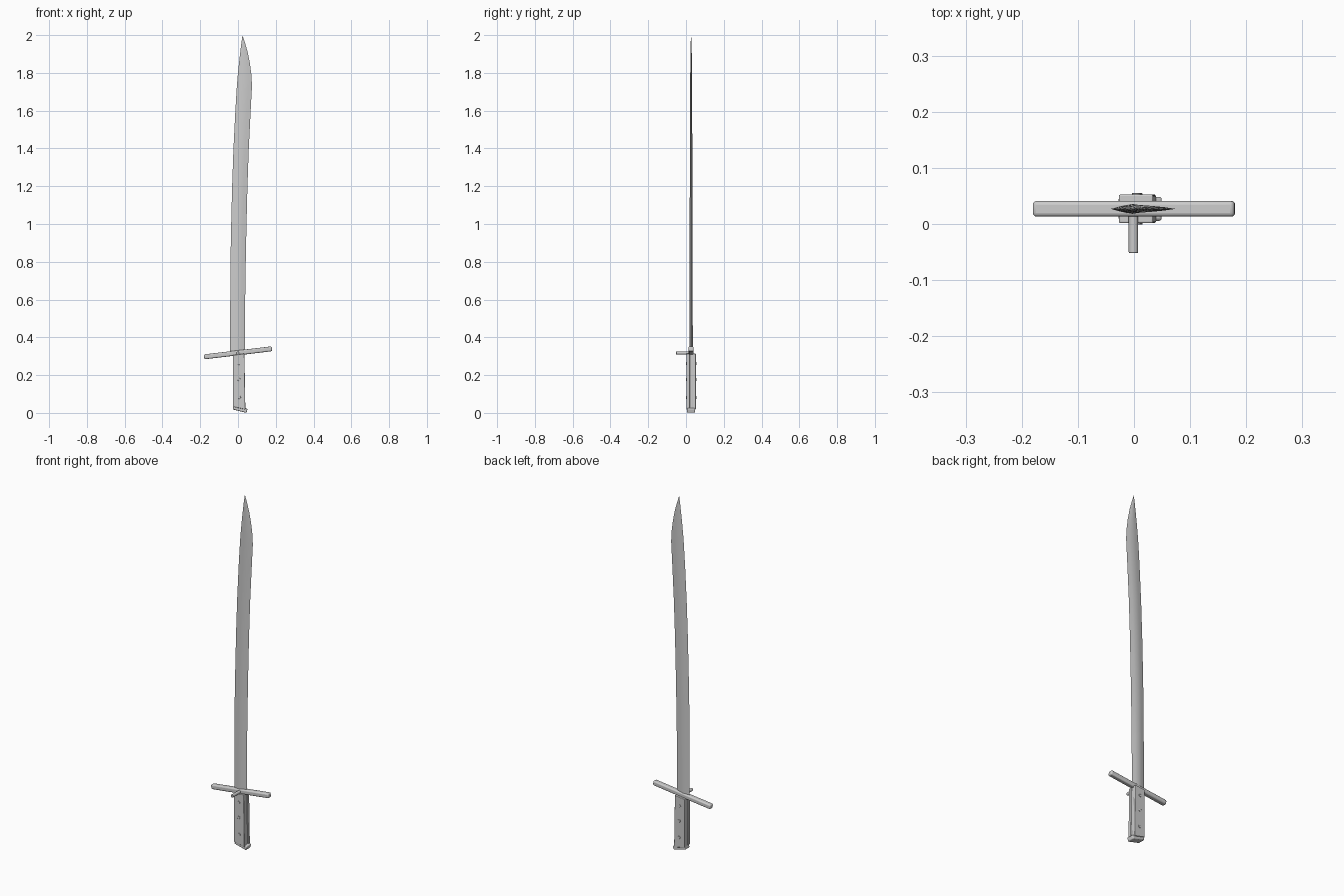
import bpy, bmesh, math

if "Cube" in bpy.data.objects:
    bpy.data.objects.remove(bpy.data.objects["Cube"])

YC = 0.027  # centre plane of blade, guard and grip


def finish(name, bm, bevel=0.0, segments=3, angle=30):
    bmesh.ops.recalc_face_normals(bm, faces=bm.faces)
    me = bpy.data.meshes.new(name)
    bm.to_mesh(me)
    bm.free()
    ob = bpy.data.objects.new(name, me)
    bpy.context.collection.objects.link(ob)
    if bevel:
        mod = ob.modifiers.new("Bevel", 'BEVEL')
        mod.width, mod.segments = bevel, segments
        mod.limit_method = 'ANGLE'
    bpy.ops.object.select_all(action='DESELECT')
    ob.select_set(True)
    bpy.context.view_layer.objects.active = ob
    bpy.ops.object.shade_smooth_by_angle(angle=math.radians(angle))
    return ob


def box(name, size, loc, tilt=0.0, bevel=0.004):
    bm = bmesh.new()
    bmesh.ops.create_cube(bm, size=1)
    bmesh.ops.scale(bm, vec=size, verts=bm.verts)
    ob = finish(name, bm, bevel)
    ob.location = loc
    ob.rotation_euler.y = -math.radians(tilt)
    return ob


def slab(name, outline, y0, y1, bevel=0.003):
    """Outline in x, z pulled through from y0 to y1."""
    bm = bmesh.new()
    face = bm.faces.new([bm.verts.new((x, y0, z)) for x, z in outline])
    ext = bmesh.ops.extrude_face_region(bm, geom=[face])
    moved = [v for v in ext['geom'] if isinstance(v, bmesh.types.BMVert)]
    bmesh.ops.translate(bm, vec=(0, y1 - y0, 0), verts=moved)
    return finish(name, bm, bevel)


def rod(name, radius, x, z, y0, y1, bevel=0.002):
    bm = bmesh.new()
    bmesh.ops.create_cone(bm, cap_ends=True, segments=24, radius1=radius,
                          radius2=radius, depth=y1 - y0)
    ob = finish(name, bm, bevel, 2)
    ob.rotation_euler.x = math.pi / 2
    ob.location = (x, (y0 + y1) / 2, z)
    return ob


# Blade: lens section lofted along the curve (z, left x, right x, half thickness)
stations = [(0.31, -0.042, 0.036, 0.0090), (0.60, -0.041, 0.038, 0.0085),
            (0.80, -0.040, 0.041, 0.0080), (1.00, -0.036, 0.045, 0.0075),
            (1.20, -0.031, 0.050, 0.0070), (1.40, -0.024, 0.057, 0.0064),
            (1.60, -0.014, 0.067, 0.0056), (1.73, -0.006, 0.074, 0.0050),
            (1.79, -0.001, 0.071, 0.0046), (1.85, 0.005, 0.063, 0.0041),
            (1.91, 0.012, 0.051, 0.0034), (1.96, 0.018, 0.037, 0.0024)]
lens = [(0, 0), (0.25, 0.6), (0.5, 1), (0.75, 0.6),
        (1, 0), (0.75, -0.6), (0.5, -1), (0.25, -0.6)]
bm = bmesh.new()
rings = [[bm.verts.new((a + (b - a) * u, YC + t * w, z)) for u, w in lens]
         for z, a, b, t in stations]
for lo, hi in zip(rings, rings[1:]):
    for i in range(8):
        j = (i + 1) % 8
        bm.faces.new((lo[i], lo[j], hi[j], hi[i]))
tip = bm.verts.new((0.024, YC, 2.0))
for i in range(8):
    bm.faces.new((rings[-1][i], rings[-1][(i + 1) % 8], tip))
bm.faces.new(rings[0])
finish("blade", bm)

# Tilted crossguard and the side nail
box("crossguard", (0.362, 0.028, 0.026), (0, YC, 0.318), tilt=6.8, bevel=0.007)
rod("guard_nail", 0.0085, -0.001, 0.317, -0.052, YC)

# Tang between two grip scales
slab("tang", [(-0.024, 0.03), (0.036, 0.02), (0.031, 0.32), (-0.024, 0.31)],
     YC - 0.007, YC + 0.007, bevel=0)
grip = [(-0.027, 0.033), (0.039, 0.018), (0.034, 0.314), (-0.027, 0.306)]
slab("grip_scale_front", grip, YC - 0.0255, YC - 0.007)
slab("grip_scale_back", grip, YC + 0.007, YC + 0.0255)

# Rivets through the grip
for n, (x, z) in enumerate([(0.004, 0.262), (0.005, 0.177), (0.007, 0.082)]):
    rod(f"rivet_{n + 1}", 0.008, x, z, YC - 0.028, YC + 0.028, bevel=0.001)

# Tilted pommel cap
box("pommel_cap", (0.076, 0.043, 0.023), (0.011, YC, 0.0205), tilt=-14.5, bevel=0.005)
